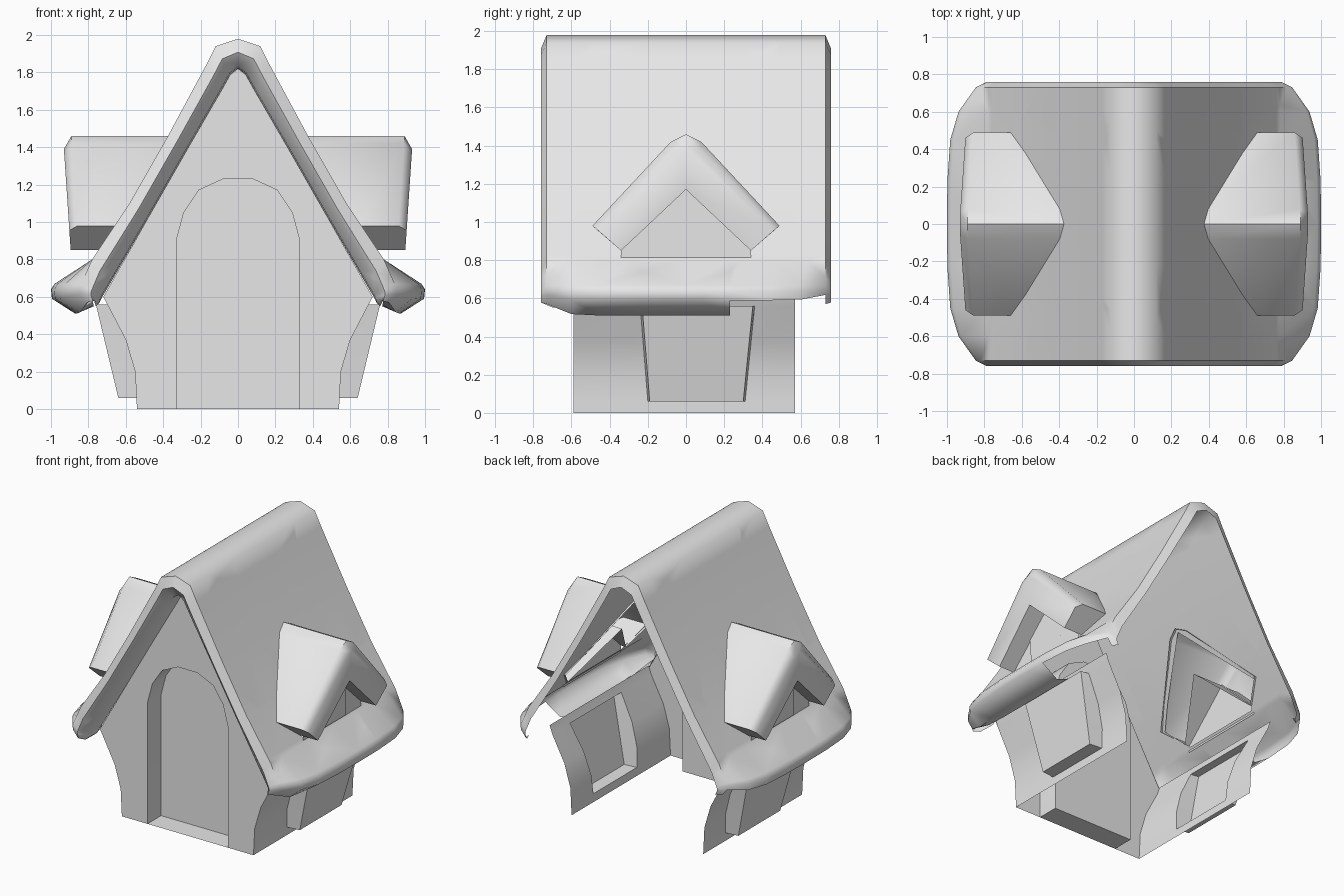
import bpy, bmesh, math
from mathutils import Vector

if "Cube" in bpy.data.objects:
    bpy.data.objects.remove(bpy.data.objects["Cube"])

mat = bpy.data.materials.new("light_grey")
mat.diffuse_color = (0.8, 0.8, 0.8, 1)
mat.use_nodes = True
mat.node_tree.nodes["Principled BSDF"].inputs["Base Color"].default_value = mat.diffuse_color


def finish(name, bm, angle=50):
    bmesh.ops.remove_doubles(bm, verts=bm.verts, dist=0.0005)
    bmesh.ops.recalc_face_normals(bm, faces=bm.faces)
    me = bpy.data.meshes.new(name)
    bm.to_mesh(me)
    bm.free()
    me.materials.append(mat)
    me.shade_smooth()
    me.set_sharp_from_angle(angle=math.radians(angle))
    ob = bpy.data.objects.new(name, me)
    bpy.context.collection.objects.link(ob)
    return ob


def add_face(bm, pts):
    return bm.faces.new([bm.verts.new(p) for p in pts])


def loft(bm, rings, closed=False):
    """Quads between successive rings of equal length."""
    for a, b in zip(rings, rings[1:]):
        n = len(a)
        for i in range(n if closed else n - 1):
            j = (i + 1) % n
            add_face(bm, [a[i], a[j], b[j], b[i]])


def interp(table, z):
    """x at height z from a list of (x, z) sorted by rising z."""
    for (x0, z0), (x1, z1) in zip(table, table[1:]):
        if z <= z1:
            return x0 + (x1 - x0) * (z - z0) / (z1 - z0)
    return table[-1][0]


def mirror(half):
    """Half profile starting on x = 0 becomes a full one."""
    return [(-x, z) for x, z in half[:0:-1]] + half


FRONT, BACK = -0.59, 0.57
WALL = [(0.54, 0), (0.55, 0.2), (0.6, 0.37), (0.72, 0.6), (0.72, 0.62)]

# front wall with a door opening cut into its outline
arch = mirror([(0, 1.23), (0.08, 1.23), (0.21, 1.17), (0.29, 1.05), (0.33, 0.9), (0.33, 0)])
gable = mirror([(0, 1.82), (0.05, 1.78)] + WALL[3::-1])
bm = bmesh.new()
add_face(bm, [(x, FRONT, z) for x, z in gable + arch[::-1]])
finish("front_wall", bm)

# recessed door: jamb, door panel and threshold
DOOR = -0.43
bm = bmesh.new()
loft(bm, [[(x, FRONT, z) for x, z in arch], [(x, DOOR, z) for x, z in arch]], closed=True)
add_face(bm, [(x, DOOR, z) for x, z in arch])
finish("door", bm)

# roof: outer and inner half profiles, ridge to eave
outer = [(0, 1.98), (0.12, 1.94), (0.17, 1.84), (0.38, 1.45), (0.58, 1.1), (0.78, 0.8),
         (0.98, 0.67), (1.0, 0.64), (0.995, 0.59), (0.87, 0.51), (0.77, 0.55)]
inner = [(0, 1.82), (0.04, 1.79), (0.09, 1.7), (0.27, 1.39), (0.47, 1.04), (0.69, 0.66),
         (0.72, 0.61), (0.725, 0.6), (0.73, 0.59), (0.74, 0.57), (0.76, 0.55)]
roof_line = outer[5:0:-1]
# (y, inset toward inner profile, eave reach, eave height)
sections = [(-0.59, 1, 0.3, 0.6), (-0.70, 0.95, 0.3, 0.6), (-0.76, 0.45, 0.25, 0.5),
            (-0.73, 0, 0.3, 0.6), (-0.6, 0, 0.72, 0.95), (-0.45, 0, 0.92, 1),
            (-0.23, 0, 0.99, 1), (0, 0, 1, 1), (0.23, 0, 0.99, 1), (0.45, 0, 0.92, 1),
            (0.6, 0, 0.72, 0.95), (0.73, 0, 0.3, 0.6), (0.76, 0.45, 0.25, 0.5)]
rings = []
for y, s, kx, kz in sections:
    half = []
    for i, ((ox, oz), (ix, iz)) in enumerate(zip(outer, inner)):
        if i > 5:
            ox, oz = 0.78 + (ox - 0.78) * kx, 0.66 + (oz - 0.66) * kz
        half.append((ox + (ix - ox) * s, oz + (iz - oz) * s))
    rings.append([(x, y, z) for x, z in mirror(half)])
bm = bmesh.new()
loft(bm, rings)
bmesh.ops.remove_doubles(bm, verts=bm.verts, dist=0.0005)
# cut the dormer openings and the open eave underside at the back
for co, no in (((0, 0, 1.44), (0, 1, 1)), ((0, 0, 1.44), (0, -1, 1)), ((0, 0, 0.83), (0, 0, 1)),
               ((0, 0, 0.51), (0, 1, -1)), ((0, 0, 0.51), (0, -1, -1))):
    bmesh.ops.bisect_plane(bm, geom=bm.verts[:] + bm.edges[:] + bm.faces[:],
                           plane_co=co, plane_no=no)
dead = []
for f in bm.faces:
    c = f.calc_center_median()
    y = abs(c.y)
    if y + c.z < 1.44 and c.z > 0.83 and c.z > y + 0.51:
        dead.append(f)
    elif c.y > 0.23 and c.z < 0.575 and abs(c.x) > 0.79:
        dead.append(f)
bmesh.ops.delete(bm, geom=dead, context='FACES')
finish("roof", bm, 60)


def left_y(z):
    return -0.2 - 0.08 * (z - 0.06)


def right_y(z):
    return 0.31 + 0.1 * (z - 0.06)


for s, side in ((1, "right"), (-1, "left")):
    # curved side wall, open behind the bay window
    bm = bmesh.new()
    zs = [0, 0.06, 0.2, 0.37, 0.56, 0.62]
    rows = [[(s * interp(WALL, z), y, z) for y in (FRONT, left_y(z), right_y(z), BACK)] for z in zs]
    for r in range(5):
        for c in range(3):
            if c == 1 and 1 <= r <= 3:
                continue
            a, b = rows[r], rows[r + 1]
            add_face(bm, [a[c], a[c + 1], b[c + 1], b[c]])
    finish(side + "_wall", bm)

    # bay window: sloping outer face, cheeks, sill and top
    bm = bmesh.new()
    bay = []
    for z in zs[1:5]:
        xi, xo = s * interp(WALL, z), s * (0.64 + 0.24 * (z - 0.06))
        l, r = left_y(z), right_y(z)
        bay.append([(xi, l, z), (xo, l + 0.01, z), (xo, r - 0.01, z), (xi, r, z)])
    loft(bm, bay)
    add_face(bm, bay[0])
    add_face(bm, bay[-1])
    finish(side + "_bay_window", bm)

    # dormer roof: thick chevron running back into the slope, rounded outer rim
    full = mirror([(0, 1.46), (0.08, 1.42), (0.49, 0.98), (0.34, 0.85)])
    rim = mirror([(0, 1.39), (0.06, 1.37), (0.46, 0.955), (0.34, 0.85)])
    full.append((0, 1.17))
    rim.append((0, 1.17))

    def front_x(z):
        return 0.9 + 0.067 * (z - 0.93)

    bm = bmesh.new()
    loft(bm, [[(s * (interp(roof_line, z) - 0.015), y, z) for y, z in full],
              [(s * (front_x(z) - 0.045), y, z) for y, z in full],
              [(s * front_x(z), y, z) for y, z in rim]], closed=True)
    add_face(bm, [(s * front_x(z), y, z) for y, z in rim])
    finish(side + "_dormer_roof", bm)

    # dormer wall and window pane
    bm = bmesh.new()
    add_face(bm, [(s * 0.77, y, z) for y, z in
                  [(-0.34, 0.8), (-0.34, 0.86), (0, 1.18), (0.34, 0.86), (0.34, 0.8)]])
    finish(side + "_dormer_wall", bm)
    bm = bmesh.new()
    add_face(bm, [(s * 0.777, y, z) for y, z in
                  [(-0.15, 0.82), (-0.16, 1.02), (0, 1.17), (0.16, 1.02), (0.15, 0.82)]])
    finish(side + "_dormer_window", bm)
